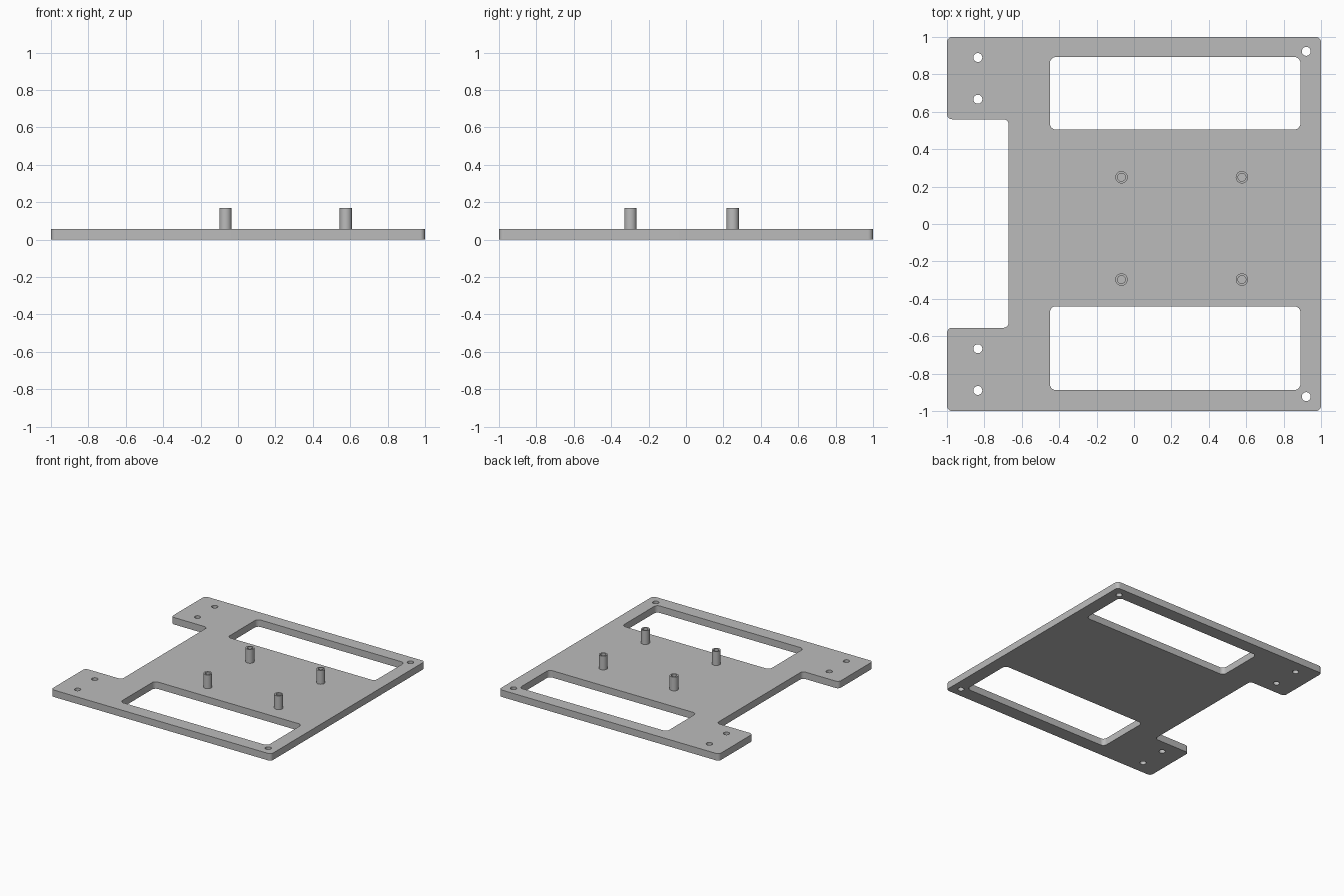
import bpy
import bmesh
from math import cos, sin, pi, tau
from mathutils import Vector

cube = bpy.data.objects.get("Cube")
if cube:
    bpy.data.objects.remove(cube, do_unlink=True)

THICK = 0.057
POST_TOP = 0.17

grey = bpy.data.materials.new("light_grey")
grey.use_nodes = True
colour = (0.5, 0.5, 0.5, 1)
grey.diffuse_color = colour
grey.node_tree.nodes["Principled BSDF"].inputs["Base Color"].default_value = colour


def rounded(corners, r, steps=8):
    """Outline through square corners, each rounded with a quarter arc."""
    pts = [Vector(c) for c in corners]
    out = []
    for i, p in enumerate(pts):
        u = (pts[i - 1] - p).normalized()
        v = (pts[(i + 1) % len(pts)] - p).normalized()
        centre = p + r * (u + v)
        for k in range(steps + 1):
            t = k / steps * pi / 2
            out.append(centre - r * (u * sin(t) + v * cos(t)))
    return out


def rectangle(x0, x1, y0, y1):
    return [(x0, y0), (x1, y0), (x1, y1), (x0, y1)]


def circle(x, y, r, n=32):
    return [Vector((x + r * cos(tau * k / n), y + r * sin(tau * k / n))) for k in range(n)]


def slab(name, loops, z0, z1):
    """Extrude an outline with holes from z0 to z1 as a clean mesh."""
    curve = bpy.data.curves.new(name, "CURVE")
    curve.dimensions = "2D"
    curve.fill_mode = "BOTH"
    curve.extrude = (z1 - z0) / 2
    for loop in loops:
        spline = curve.splines.new("POLY")
        spline.points.add(len(loop) - 1)
        for point, co in zip(spline.points, loop):
            point.co = (co.x, co.y, 0, 1)
        spline.use_cyclic_u = True
    obj = bpy.data.objects.new(name, curve)
    bpy.context.collection.objects.link(obj)
    obj.location.z = (z0 + z1) / 2
    bpy.ops.object.select_all(action="DESELECT")
    obj.select_set(True)
    bpy.context.view_layer.objects.active = obj
    bpy.ops.object.convert(target="MESH")
    obj = bpy.context.view_layer.objects.active
    bm = bmesh.new()
    bm.from_mesh(obj.data)
    bmesh.ops.remove_doubles(bm, verts=bm.verts, dist=0.0001)
    bmesh.ops.recalc_face_normals(bm, faces=bm.faces)
    bm.to_mesh(obj.data)
    bm.free()
    obj.data.materials.clear()
    obj.data.materials.append(grey)
    bpy.ops.object.shade_smooth_by_angle()
    return obj


# Base plate: notched outline, two windows and six screw holes
outline = rounded([(-1, -1), (1, -1), (1, 1), (-1, 1),
                   (-1, 0.56), (-0.67, 0.56), (-0.67, -0.555), (-1, -0.555)], 0.028)
windows = [rounded(rectangle(-0.45, 0.89, 0.505, 0.893), 0.033),
           rounded(rectangle(-0.45, 0.89, -0.888, -0.44), 0.033)]
holes = [circle(x, side * y, 0.024)
         for side in (1, -1)
         for x, y in ((-0.835, 0.89), (-0.835, 0.667), (0.921, 0.923))]
slab("base_plate", [outline] + windows + holes, 0, THICK)

# Hollow standoff posts
for x, x_name in ((-0.067, "right"), (0.577, "left")):
    for y, y_name in ((-0.297, "front"), (0.25, "back")):
        slab(f"standoff_{y_name}_{x_name}",
             [circle(x, y, 0.033), circle(x, y, 0.021)], THICK, POST_TOP)
